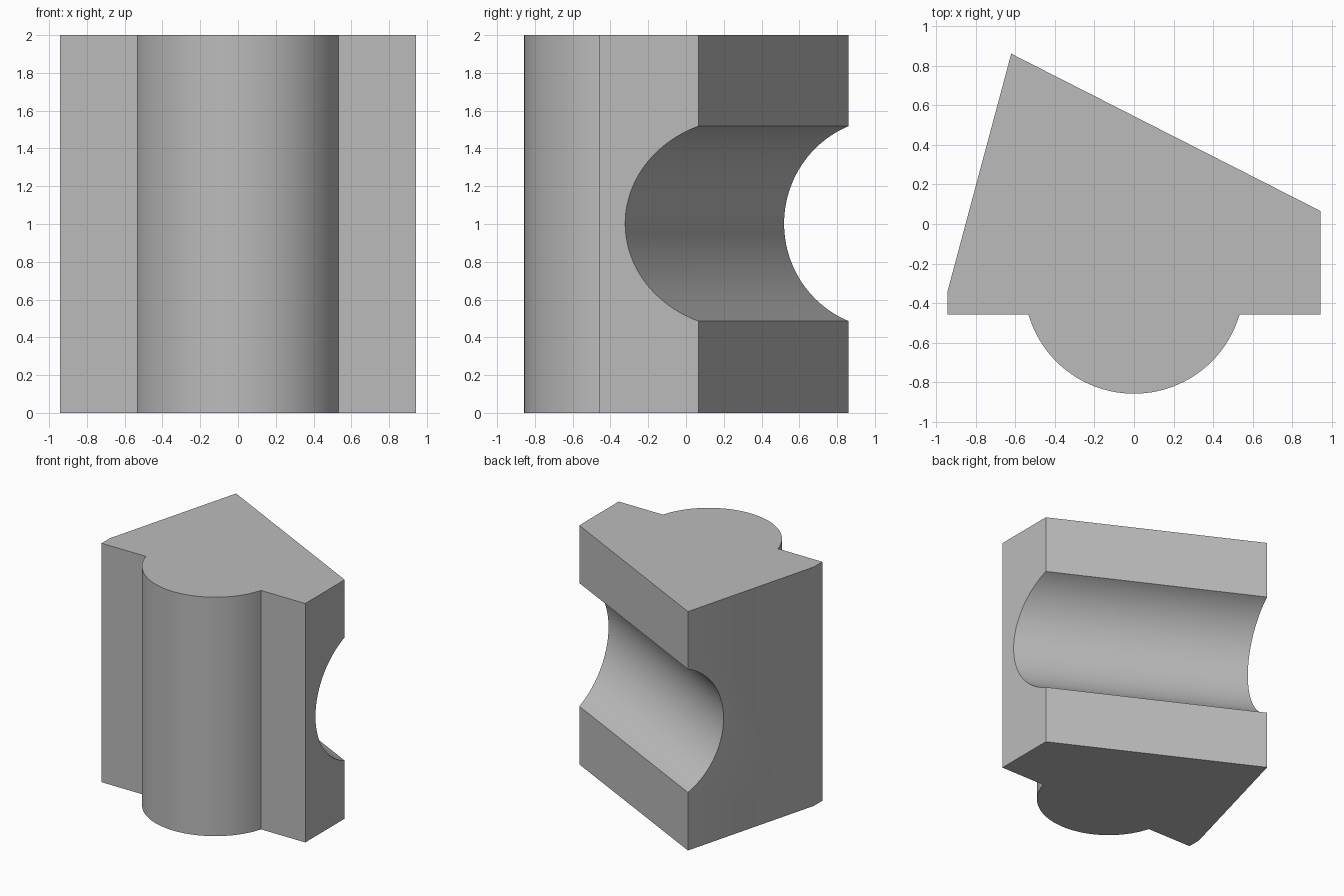
import bpy, bmesh, math
from mathutils import Vector, Matrix

default = bpy.data.objects.get("Cube")
if default:
    bpy.data.objects.remove(default, do_unlink=True)

HEIGHT = 2.0

# Single plain grey
grey = bpy.data.materials.new("plain_grey")
grey.use_nodes = True
colour = (0.5, 0.5, 0.5, 1)
grey.diffuse_color = colour
grey.node_tree.nodes["Principled BSDF"].inputs["Base Color"].default_value = colour


def make_object(name, bm):
    bmesh.ops.recalc_face_normals(bm, faces=bm.faces)
    mesh = bpy.data.meshes.new(name)
    bm.to_mesh(mesh)
    bm.free()
    mesh.materials.append(grey)
    obj = bpy.data.objects.new(name, mesh)
    bpy.context.collection.objects.link(obj)
    return obj


# Block outline: flat sides plus a bulging round front
def arc(half_chord, sagitta, y, steps):
    radius = (half_chord ** 2 + sagitta ** 2) / (2 * sagitta)
    half = math.asin(half_chord / radius)
    centre = y - sagitta + radius
    for i in range(steps + 1):
        a = half * (2 * i / steps - 1)
        yield radius * math.sin(a), centre - radius * math.cos(a)


back_left, back_right = Vector((0.943, 0.065, 0)), Vector((-0.62, 0.86, 0))
outline = [(-0.943, -0.345), (-0.943, -0.457)]
outline += arc(0.533, 0.4, -0.457, 48)
outline += [(0.943, -0.457), back_left.xy, back_right.xy]

bm = bmesh.new()
base = bm.faces.new([bm.verts.new((x, y, 0)) for x, y in outline])
top = bmesh.ops.extrude_face_region(bm, geom=[base], use_keep_orig=True)["geom"]
bmesh.ops.translate(bm, vec=(0, 0, HEIGHT),
                    verts=[g for g in top if isinstance(g, bmesh.types.BMVert)])
block = make_object("grooved_block", bm)

# Round groove running along the slanted back face
RADIUS, DEPTH = 0.558, 0.345
along = (back_right - back_left).normalized()
outward = Vector((-along.y, along.x, 0))
if outward.y < 0:
    outward.negate()
centre = (back_left + back_right) / 2 + outward * (RADIUS - DEPTH)
centre.z = 1.002
bm = bmesh.new()
bmesh.ops.create_cone(
    bm, cap_ends=True, segments=128, radius1=RADIUS, radius2=RADIUS, depth=4,
    matrix=Matrix.Translation(centre) @ along.to_track_quat("Z", "Y").to_matrix().to_4x4())
cutter = make_object("groove_cutter", bm)
cutter.hide_render = True

cut = block.modifiers.new("groove", "BOOLEAN")
cut.operation = "DIFFERENCE"
cut.solver = "EXACT"
cut.object = cutter

# Bake the cut, then smooth the round surfaces and keep hard edges
bpy.ops.object.select_all(action="DESELECT")
block.select_set(True)
bpy.context.view_layer.objects.active = block
bpy.ops.object.modifier_apply(modifier=cut.name)
bpy.data.objects.remove(cutter, do_unlink=True)
bpy.ops.object.shade_smooth_by_angle(angle=math.radians(20))
